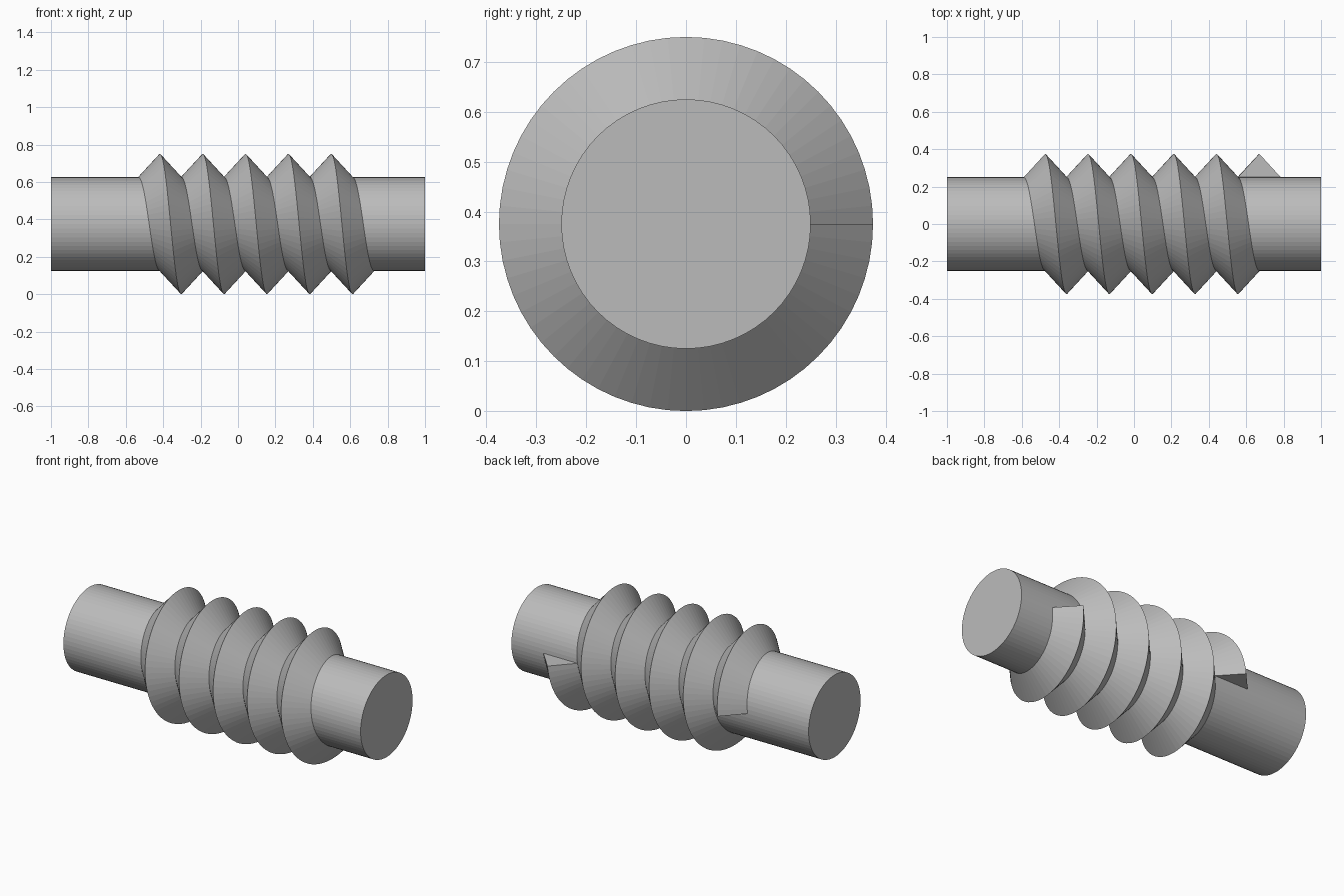
import bpy, bmesh, math

if "Cube" in bpy.data.objects:
    bpy.data.objects.remove(bpy.data.objects["Cube"])

AXIS_Z = 0.375      # height of the shaft axis
R_ROOT, R_CREST = 0.25, 0.375
SEG = 64            # facets per turn
TURNS = 5
X_START, X_END = -0.475, 0.67
PITCH = (X_END - X_START) / TURNS

steel = bpy.data.materials.new("plain_grey")
steel.diffuse_color = (0.5, 0.5, 0.5, 1)
steel.use_nodes = True
steel.node_tree.nodes["Principled BSDF"].inputs["Base Color"].default_value = steel.diffuse_color


def point(x, r, step):
    a = 2 * math.pi * step / SEG
    return (x, r * math.cos(a), AXIS_Z + r * math.sin(a))


def make(name, bm):
    bmesh.ops.recalc_face_normals(bm, faces=bm.faces)
    mesh = bpy.data.meshes.new(name)
    bm.to_mesh(mesh)
    bm.free()
    mesh.materials.append(steel)
    obj = bpy.data.objects.new(name, mesh)
    bpy.context.collection.objects.link(obj)


# Shaft: plain cylinder along x
bm = bmesh.new()
ends = [[bm.verts.new(point(x, R_ROOT, i)) for i in range(SEG)] for x in (-1, 1)]
for ring in ends:
    bm.faces.new(ring)
for i in range(SEG):
    j = (i + 1) % SEG
    bm.faces.new((ends[0][i], ends[0][j], ends[1][j], ends[1][i]))
make("shaft", bm)

# Worm thread: V profile swept along a helix, its base sunk into the shaft
profile = [(-PITCH / 2, R_ROOT), (0, R_CREST), (PITCH / 2, R_ROOT), (0, 0.23)]
bm = bmesh.new()
rings = []
for s in range(SEG * TURNS + 1):
    x = X_START + PITCH * s / SEG
    rings.append([bm.verts.new(point(x + dx, r, s)) for dx, r in profile])
for a, b in zip(rings, rings[1:]):
    for k in range(4):
        m = (k + 1) % 4
        bm.faces.new((a[k], a[m], b[m], b[k]))
bm.faces.new(rings[0])
bm.faces.new(rings[-1])
make("worm_thread", bm)
